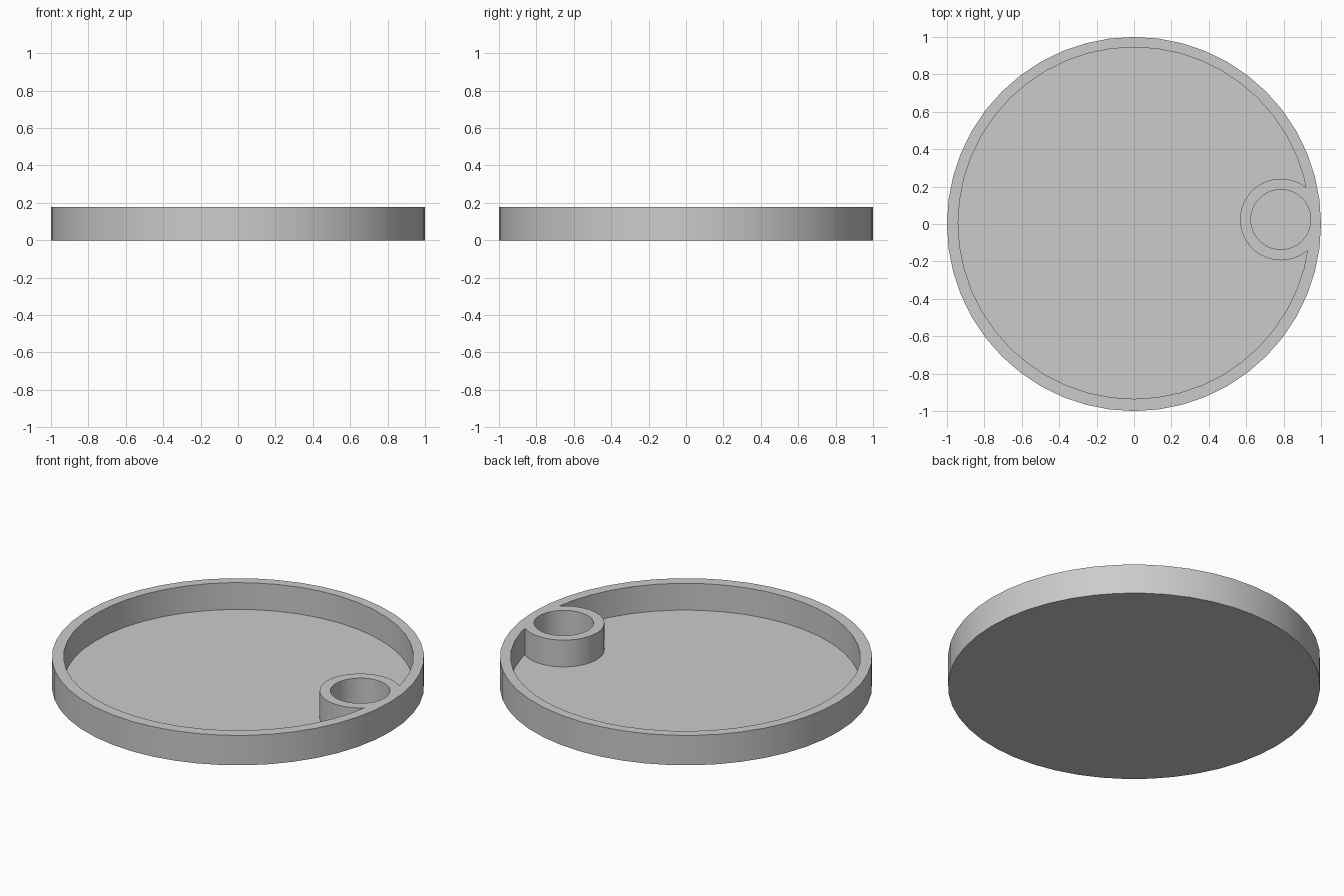
import bpy
import math

if "Cube" in bpy.data.objects:
    bpy.data.objects.remove(bpy.data.objects["Cube"], do_unlink=True)

HEIGHT = 0.177
FLOOR = 0.018
POCKET = (0.785, 0.024)   # centre of the small round cup

grey = bpy.data.materials.new("plain_grey")
grey.use_nodes = True
colour = (0.6, 0.6, 0.6, 1)
grey.diffuse_color = colour
grey.node_tree.nodes["Principled BSDF"].inputs["Base Color"].default_value = colour


def cylinder(name, radius, bottom, top, centre=(0, 0), sides=48):
    bpy.ops.mesh.primitive_cylinder_add(
        vertices=sides, radius=radius, depth=top - bottom,
        location=(centre[0], centre[1], (top + bottom) / 2))
    ob = bpy.context.object
    ob.name = name
    ob.data.materials.append(grey)
    return ob


def subtract(target, cutter):
    mod = target.modifiers.new("cut_" + cutter.name, "BOOLEAN")
    mod.operation = "DIFFERENCE"
    mod.solver = "EXACT"
    mod.object = cutter
    bpy.context.view_layer.objects.active = target
    bpy.ops.object.modifier_apply(modifier=mod.name)
    bpy.data.objects.remove(cutter, do_unlink=True)


# Hollow of the tray, leaving the wall of the cup standing
hollow = cylinder("hollow", 0.94, FLOOR, HEIGHT + 0.1, (0, 0.005))
subtract(hollow, cylinder("cup_wall", 0.218, -0.1, HEIGHT + 0.2, POCKET))

# Round tray with its hollow and the bore of the cup
tray = cylinder("round_tray", 1.0, 0, HEIGHT)
subtract(tray, hollow)
subtract(tray, cylinder("cup_bore", 0.16, FLOOR, HEIGHT + 0.1, POCKET))

# Smooth curved walls, sharp rims
bpy.ops.object.select_all(action="DESELECT")
tray.select_set(True)
bpy.context.view_layer.objects.active = tray
bpy.ops.object.shade_smooth_by_angle(angle=math.radians(30))
